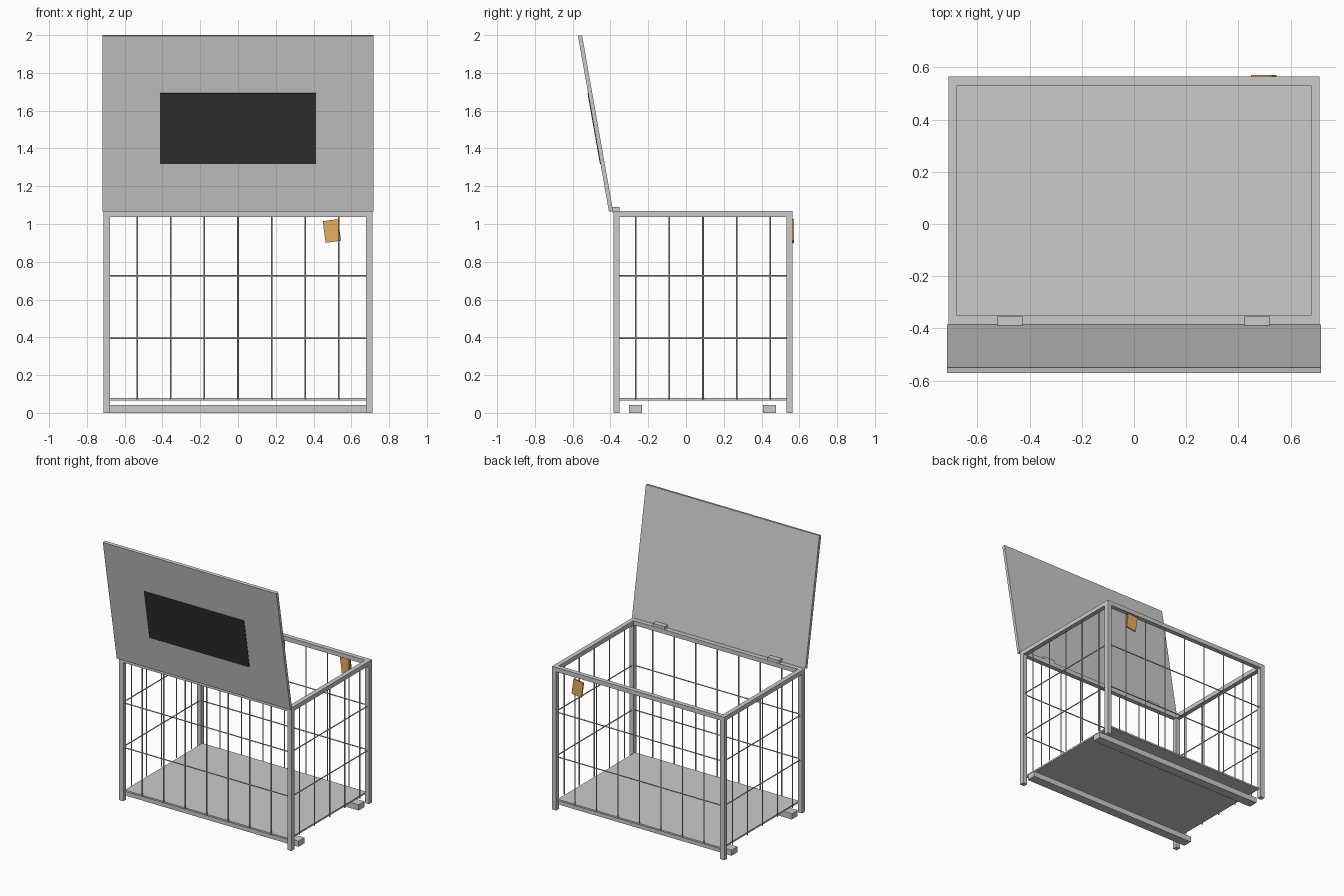
import bpy
from math import radians, sin, cos, pi
from mathutils import Vector

if "Cube" in bpy.data.objects:
    bpy.data.objects.remove(bpy.data.objects["Cube"])


def material(name, rgb):
    m = bpy.data.materials.new(name)
    m.diffuse_color = (*rgb, 1)
    m.use_nodes = True
    m.node_tree.nodes["Principled BSDF"].inputs["Base Color"].default_value = m.diffuse_color
    return m


def box(name, lo, hi, rot=(0, 0, 0), at=None, mat=None):
    """Box between two corners; if 'at' is given the corners are local to it."""
    lo, hi = Vector(lo), Vector(hi)
    c, s = (lo + hi) / 2, hi - lo
    bpy.ops.mesh.primitive_cube_add(size=1)
    ob = bpy.context.object
    ob.name = name
    for v in ob.data.vertices:
        v.co = Vector([v.co[i] * s[i] for i in range(3)]) + (c if at else Vector())
    ob.location = at or c
    ob.rotation_euler = rot
    if mat:
        ob.data.materials.append(mat)
    return ob


def wire(name, a, b, r=0.004):
    a, b = Vector(a), Vector(b)
    d = b - a
    bpy.ops.mesh.primitive_cylinder_add(vertices=8, radius=r, depth=d.length, location=(a + b) / 2)
    ob = bpy.context.object
    ob.name = name
    ob.rotation_euler = d.to_track_quat('Z', 'Y').to_euler()
    bpy.ops.object.shade_smooth_by_angle(angle=radians(60))


X, Y0, Y1, T, H = 0.712, -0.385, 0.565, 0.034, 1.068
YC = (Y0 + Y1) / 2
RAIL = H - 0.032
FLOOR = 0.078

dark = material("dark_panel", (0.03, 0.03, 0.03))
amber = material("amber_tag", (0.8, 0.42, 0.11))

# corner posts
for side, x in (("left", -X), ("right", X - T)):
    for end, y in (("front", Y0), ("back", Y1 - T)):
        box(f"{end}_{side}_post", (x, y, 0), (x + T, y + T, H))

# top rails between the posts
for end, y in (("front", Y0), ("back", Y1 - T)):
    box(f"{end}_top_rail", (-X + T, y, RAIL), (X - T, y + T, H))
for side, x in (("left", -X), ("right", X - T)):
    box(f"{side}_top_rail", (x, Y0 + T, RAIL), (x + T, Y1 - T, H))

# floor sheet and the two skids below it
box("floor", (-X + T, Y0 + T / 2, 0.066), (X - T, Y1 - T / 2, FLOOR))
box("front_skid", (-X, -0.302, 0), (X, -0.233, 0.042))
box("back_skid", (-X, 0.408, 0), (X, 0.477, 0.042))

# wire mesh walls
STEP = 0.1777
LEVELS = (0.394, 0.727)
for end, y in (("front", Y0 + T / 2), ("back", Y1 - T / 2)):
    for i in range(-3, 4):
        wire(f"{end}_upright_wire", (i * STEP, y, FLOOR - 0.008), (i * STEP, y, RAIL))
    for z in LEVELS:
        wire(f"{end}_cross_wire", (-X + T, y, z), (X - T, y, z))
for side, x in (("left", -X + T / 2), ("right", X - T / 2)):
    for i in range(-2, 3):
        y = YC + i * STEP
        wire(f"{side}_upright_wire", (x, y, FLOOR - 0.008), (x, y, RAIL))
    for z in LEVELS:
        wire(f"{side}_cross_wire", (x, Y0 + T, z), (x, Y1 - T, z))

# open lid leaning forward, with a dark panel on its outer face
pivot, tilt = (0, -0.397, 1.067), (radians(10), 0, 0)
L = 0.945
box("lid", (-0.717, -0.011, 0), (0.717, 0.011, L), tilt, pivot)
box("lid_panel", (-0.414, -0.014, 0.258), (0.414, -0.010, 0.637), tilt, pivot, dark)

# hinges
for side, x in (("left", -0.475), ("right", 0.472)):
    box(f"{side}_hinge", (x - 0.048, -0.39, 1.062), (x + 0.048, -0.353, 1.09))

# tilted tag hanging on the back
box("tag", (-0.041, -0.005, -0.0575), (0.041, 0.005, 0.0575),
    (0, radians(-8), 0), (0.497, 0.567, 0.963), amber)
